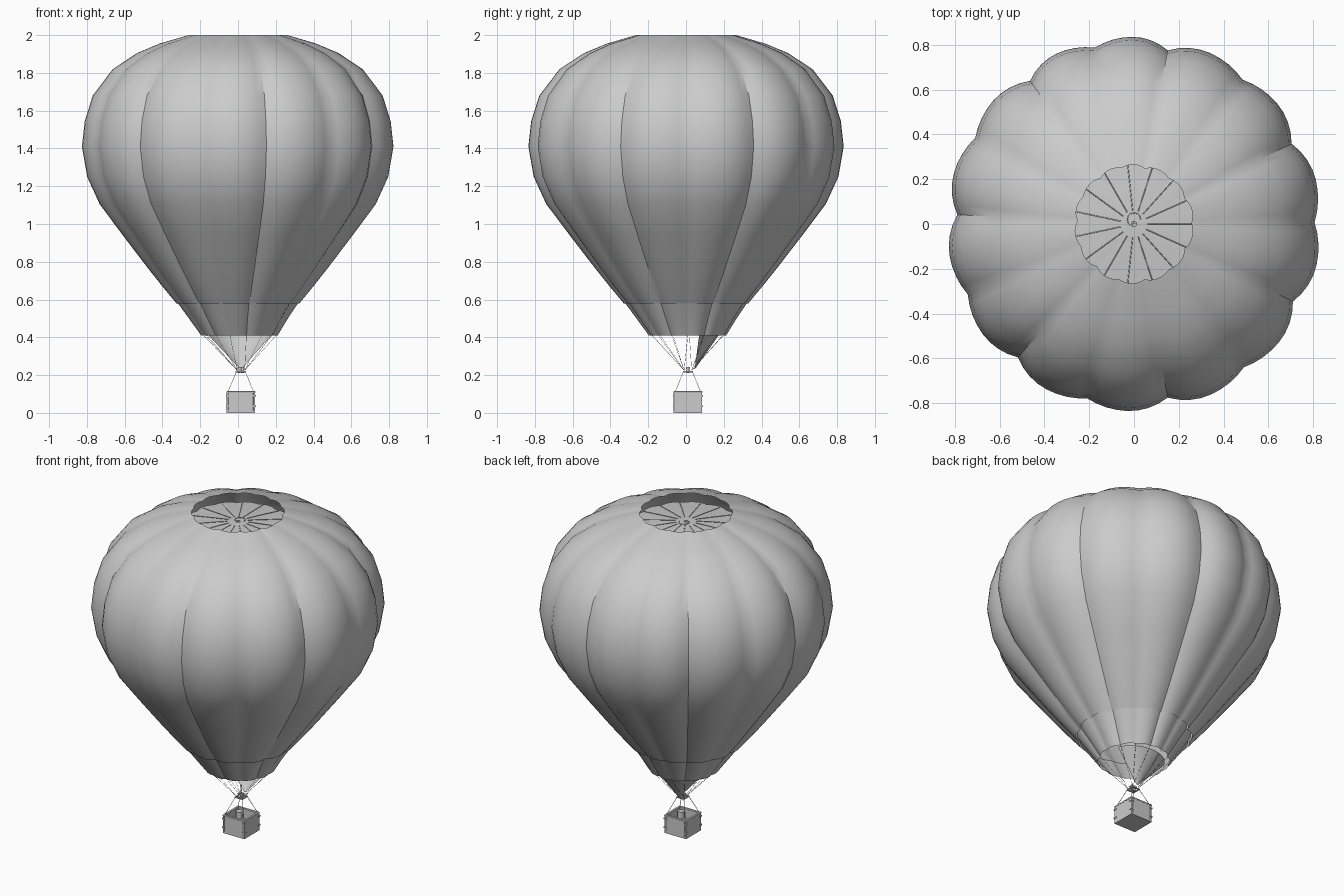
import bpy, bmesh, math
from mathutils import Vector

if "Cube" in bpy.data.objects:
    bpy.data.objects.remove(bpy.data.objects["Cube"])

CX, CY = 0.015, 0.01                      # centre of basket and burner
MAJOR = [27, 79, 126, 177, 229, 281, 334]  # deep seams, shallow ones lie halfway
SEG = 8


def make(name, verts, faces, smooth=None):
    me = bpy.data.meshes.new(name)
    me.from_pydata([tuple(v) for v in verts], [], faces)
    bm = bmesh.new()
    bm.from_mesh(me)
    bmesh.ops.recalc_face_normals(bm, faces=bm.faces)
    bm.to_mesh(me)
    bm.free()
    if smooth:
        me.shade_smooth()
        me.set_sharp_from_angle(angle=math.radians(smooth))
    ob = bpy.data.objects.new(name, me)
    bpy.context.collection.objects.link(ob)
    return ob


def box(name, c, s, bevel=0):
    bpy.ops.mesh.primitive_cube_add(size=1, location=c)
    ob = bpy.context.object
    ob.name, ob.scale = name, s
    bpy.ops.object.transform_apply(location=False, rotation=False)
    if bevel:
        m = ob.modifiers.new("bevel", "BEVEL")
        m.width, m.segments = bevel, 2
    return ob


def rope(name, paths, radius):
    cu = bpy.data.curves.new(name, "CURVE")
    cu.dimensions = "3D"
    cu.bevel_depth, cu.bevel_resolution = radius, 0
    cu.use_fill_caps = True
    for pts in paths:
        sp = cu.splines.new("POLY")
        sp.points.add(len(pts) - 1)
        for p, q in zip(sp.points, pts):
            p.co = (*q, 1)
    ob = bpy.data.objects.new(name, cu)
    bpy.context.collection.objects.link(ob)


# Scalloped plan outline: list of (angle, relative radius)
outline = []
for i, a in enumerate(MAJOR):
    b = MAJOR[(i + 1) % len(MAJOR)]
    b += 360 if b < a else 0
    mid = (a + b) / 2
    for lo, hi, d0, d1 in ((a, mid, .055, .035), (mid, b, .035, .055)):
        for k in range(SEG):
            u = 2 * k / SEG - 1
            depth = (d0 if u < 0 else d1) * u * u
            outline.append((math.radians(lo + (hi - lo) * k / SEG), 1 - depth))


def ring(r, z, cx=0, cy=0):
    return [Vector((cx + r * f * math.cos(t), cy + r * f * math.sin(t), z)) for t, f in outline]


def loft(name, rings, smooth=35):
    n = len(rings[0])
    faces = [(j * n + i, j * n + (i + 1) % n, (j + 1) * n + (i + 1) % n, (j + 1) * n + i)
             for j in range(len(rings) - 1) for i in range(n)]
    return make(name, [v for r in rings for v in r], faces, smooth)


# Envelope
profile = [(.33, .58), (.405, .67), (.485, .77), (.616, .94), (.74, 1.105), (.807, 1.25),
           (.835, 1.41), (.82, 1.545), (.777, 1.68), (.67, 1.82), (.54, 1.905),
           (.42, 1.955), (.265, 2.0)]
loft("envelope", [ring(r, z) for r, z in profile])

# Skirt below the envelope
loft("skirt", [ring(.325, .585), ring(.262, .495, .003, .003), ring(.205, .41, .008, .008)])

# Parachute vent disc, set just under the crown opening
loft("vent_disc", [ring(.31, 1.925), ring(.2, 1.935), ring(.1, 1.942), ring(.012, 1.945)])
vent_lines = []
for k in range(15):
    t = math.tau * k / 15
    vent_lines.append([(r * math.cos(t), r * math.sin(t), z)
                       for r, z in ((.06, 1.946), (.15, 1.94), (.29, 1.929))])
rope("vent_lines", vent_lines, .002)
rope("vent_ring", [[(.03 * math.cos(t * .5236), .02 + .03 * math.sin(t * .5236), 1.947)
                    for t in range(9)]], .002)

# Scoop: fabric panel from the rear of the mouth down to the burner
rim = []
for k in range(21):
    t = math.radians(22 + (155 - 22) * k / 20)
    rim.append(Vector((.008 + .196 * math.cos(t) * .93, .008 + .178 * math.sin(t) * .93, .412)))
tip = Vector((CX, .045, .228))
low = [tip + (p - tip) * .03 for p in rim]
n = len(rim)
make("scoop", rim + low, [(i, i + 1, n + i + 1, n + i) for i in range(n - 1)], 40)

# Suspension lines from the mouth to the burner frame
lines = []
mouth = ring(.203, .412, .008, .008)
for i in range(0, len(mouth), SEG):
    p = mouth[i]
    sx, sy = (1 if p.x > CX else -1), (1 if p.y > CY else -1)
    lines.append([p, (CX + sx * .02, CY + sy * .02, .225)])
rope("suspension_lines", lines, .0008)

# Basket: open box with floor, walls, rim and corner buckles
H = .075
box("basket_floor", (CX, CY, .006), (.15, .15, .012))
for s in (-1, 1):
    box("basket_side", (CX + s * (H - .005), CY, .057), (.01, .15, .105), .003)
    box("basket_end", (CX, CY + s * (H - .005), .057), (.13, .01, .105), .003)
    box("basket_rim_side", (CX + s * (H - .005), CY, .11), (.014, .154, .01), .004)
    box("basket_rim_end", (CX, CY + s * (H - .005), .11), (.154, .014, .01), .004)
corners = [(-1, -1), (1, -1), (1, 1), (-1, 1)]
for sx, sy in corners:
    for z in (.035, .09):
        box("corner_buckle", (CX + sx * .069, CY + sy * .069, z), (.02, .02, .008))

# Fuel tanks inside the basket
for sx, sy in ((-1, 1), (1, -1)):
    bpy.ops.mesh.primitive_cylinder_add(vertices=16, radius=.02, depth=.09,
                                        location=(CX + sx * .042, CY + sy * .042, .057))
    bpy.context.object.name = "fuel_tank"

# Burner frame, burner and basket cables
F = .024
for s in (-1, 1):
    box("frame_bar_x", (CX, CY + s * F, .218), (2 * F + .006, .006, .006))
    box("frame_bar_y", (CX + s * F, CY, .218), (.006, 2 * F + .006, .006))
    bpy.ops.mesh.primitive_cylinder_add(vertices=12, radius=.008, depth=.034,
                                        location=(CX + s * .009, CY, .227))
    bpy.context.object.name = "burner"
box("burner_mount", (CX, CY, .218), (2 * F, .012, .008))
box("burner_top", (CX, CY, .236), (.036, .022, .006))
rope("basket_cables", [[(CX + sx * .068, CY + sy * .068, .11), (CX + sx * F, CY + sy * F, .218)]
                       for sx, sy in corners], .0015)
